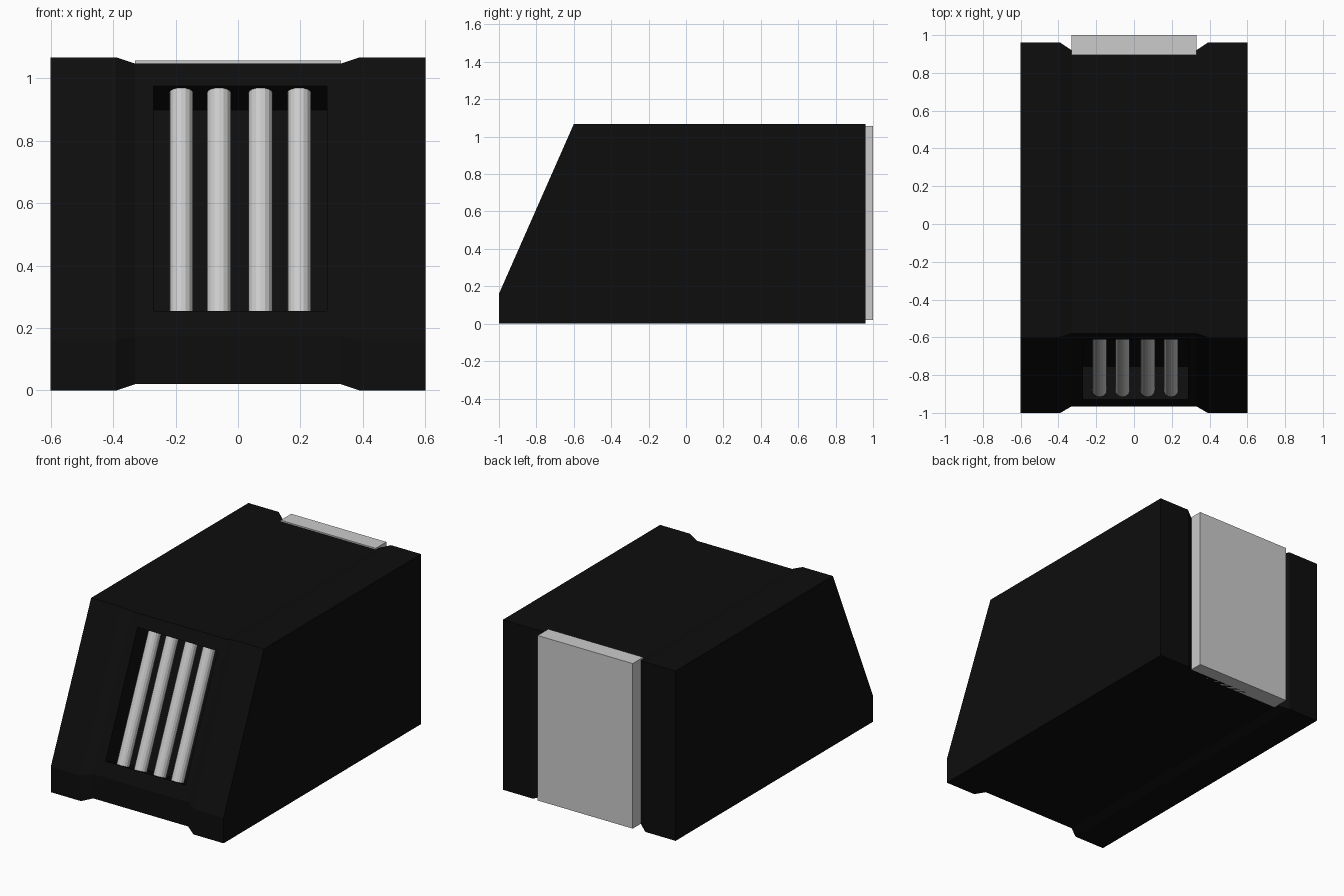
import bpy, bmesh
from mathutils import Matrix, Vector

if "Cube" in bpy.data.objects:
    bpy.data.objects.remove(bpy.data.objects["Cube"])

black = bpy.data.materials.new("black")
black.diffuse_color = (0.004, 0.004, 0.004, 1)
black.use_nodes = True
black.node_tree.nodes["Principled BSDF"].inputs["Base Color"].default_value = black.diffuse_color


def add_object(name, bm, material=None):
    bmesh.ops.recalc_face_normals(bm, faces=bm.faces)
    mesh = bpy.data.meshes.new(name)
    bm.to_mesh(mesh)
    bm.free()
    if material:
        mesh.materials.append(material)
    obj = bpy.data.objects.new(name, mesh)
    bpy.context.collection.objects.link(obj)
    return obj


def add_box(name, lo, hi, frame=Matrix(), material=None):
    lo, hi = Vector(lo), Vector(hi)
    bm = bmesh.new()
    fit = Matrix.Translation((lo + hi) / 2) @ Matrix.Diagonal((*(hi - lo), 1))
    bmesh.ops.create_cube(bm, size=1, matrix=frame @ fit)
    return add_object(name, bm, material)


# Body: side profile lofted across the width, shrunk in the middle to form a groove
outer = [(-1, 0), (-1, 0.16), (-0.6, 1.067), (0.96, 1.067), (0.96, 0)]
inner = [(-0.965, 0.02), (-0.965, 0.173), (-0.58, 1.047), (0.92, 1.047), (0.92, 0.02)]
stations = [(-0.6, outer), (-0.39, outer), (-0.33, inner),
            (0.33, inner), (0.39, outer), (0.6, outer)]
bm = bmesh.new()
rings = [[bm.verts.new((x, y, z)) for y, z in profile] for x, profile in stations]
for a, b in zip(rings, rings[1:]):
    for i in range(5):
        j = (i + 1) % 5
        bm.faces.new((a[i], a[j], b[j], b[i]))
bm.faces.new(rings[0])
bm.faces.new(rings[-1])
body = add_object("body", bm, black)

# Frame on the sloped front: local y runs up the slope, local z points outward
low, high = Vector((0, *inner[1])), Vector((0, *inner[2]))
x_axis = Vector((1, 0, 0))
up = (high - low).normalized()
out = x_axis.cross(up)
slope = Matrix.Translation(low) @ Matrix((x_axis, up, out)).transposed().to_4x4()
start, end = (0.255 - low.z) / up.z, (0.975 - low.z) / up.z

# Window recess cut into the slope
cutter = add_box("recess_cutter", (-0.27, start, -0.19), (0.285, end, 0.1), slope, black)
cutter.hide_render = True
cut = body.modifiers.new("recess", 'BOOLEAN')
cut.operation = 'DIFFERENCE'
cut.solver = 'EXACT'
cut.object = cutter
bpy.context.view_layer.objects.active = body
bpy.ops.object.modifier_apply(modifier=cut.name)
bpy.data.objects.remove(cutter)

# Grille bars standing inside the recess
for i, x in enumerate((-0.182, -0.061, 0.072, 0.196)):
    bm = bmesh.new()
    place = Matrix.Translation((x, (start + end) / 2, -0.053)) @ Matrix.Rotation(1.5707963, 4, 'X')
    bmesh.ops.create_cone(bm, cap_ends=True, segments=16, radius1=0.038, radius2=0.038,
                          depth=end - start, matrix=slope @ place)
    add_object(f"grille_bar_{i + 1}", bm)

# Back panel set into the rear groove
add_box("back_panel", (-0.33, 0.895, 0.02), (0.33, 1.0, 1.056))
